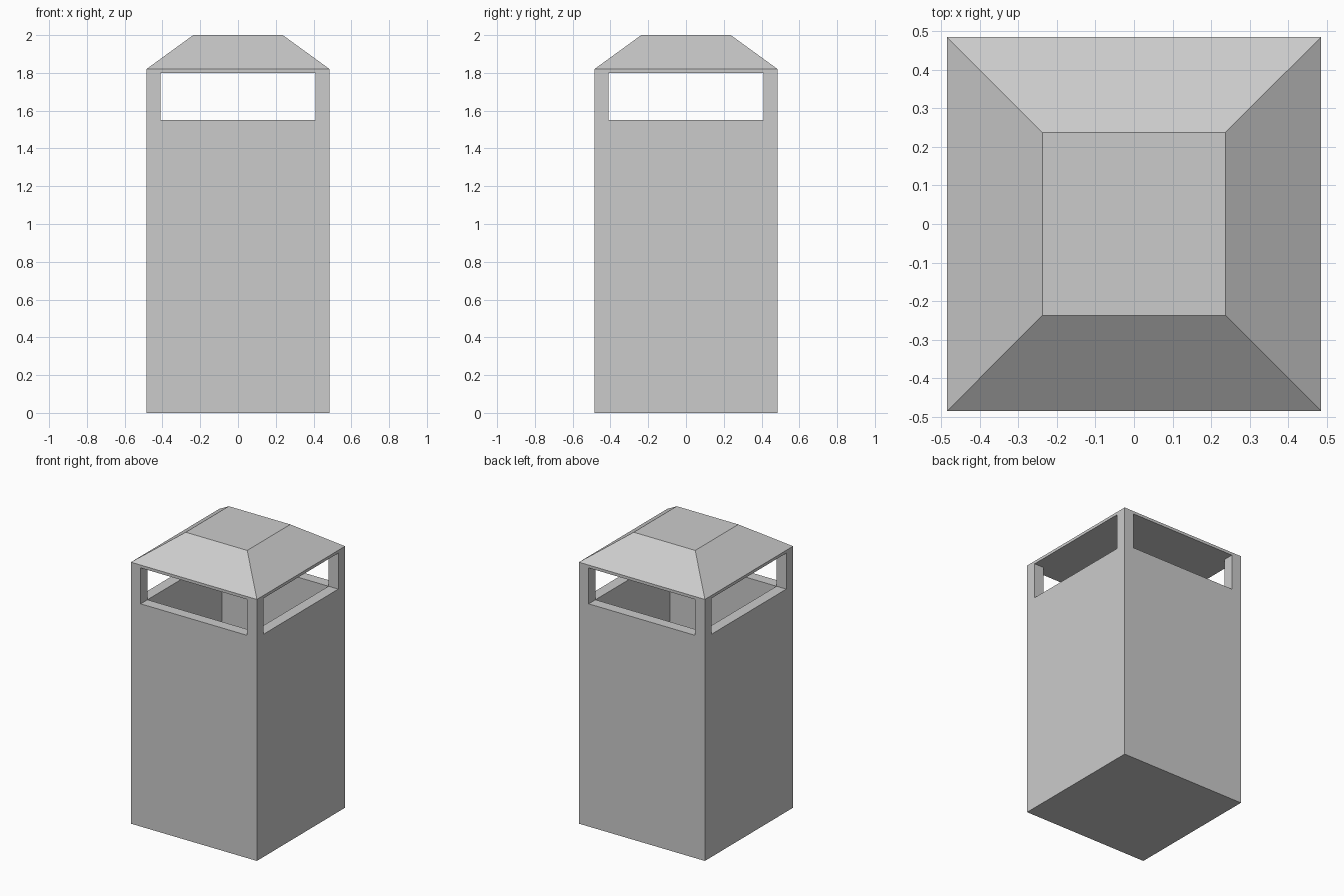
import bpy, bmesh

if "Cube" in bpy.data.objects:
    bpy.data.objects.remove(bpy.data.objects["Cube"])

W = 0.485      # outer half width
T = 0.075      # wall and post thickness
SILL, HEAD, EAVE, TOP = 1.55, 1.80, 1.82, 2.0


def square_loft(name, rings):
    """Loft through square rings (half_width, z) and cap both ends."""
    bm = bmesh.new()
    loops = [[bm.verts.new((sx * h, sy * h, z))
              for sx, sy in ((-1, -1), (1, -1), (1, 1), (-1, 1))]
             for h, z in rings]
    for a, b in zip(loops, loops[1:]):
        for i in range(4):
            j = (i + 1) % 4
            bm.faces.new((a[i], a[j], b[j], b[i]))
    bm.faces.new(loops[0][::-1])
    bm.faces.new(loops[-1])
    bmesh.ops.recalc_face_normals(bm, faces=bm.faces)
    mesh = bpy.data.meshes.new(name)
    bm.to_mesh(mesh)
    bm.free()
    obj = bpy.data.objects.new(name, mesh)
    bpy.context.collection.objects.link(obj)
    return obj


# Hollow bin body: outside, rim, then down to the inner floor
square_loft("bin_body", [(W, 0), (W, SILL), (W - T, SILL), (W - T, 0.02)])

# Corner posts framing the four openings
for side, sx in (("left", -1), ("right", 1)):
    for end, sy in (("front", -1), ("back", 1)):
        post = square_loft(f"post_{end}_{side}", [(T / 2, SILL), (T / 2, HEAD)])
        post.location = (sx * (W - T / 2), sy * (W - T / 2), 0)

# Lid: thin lintel band, hipped slopes and flat top
square_loft("lid", [(W, HEAD), (W, EAVE), (0.237, TOP)])
